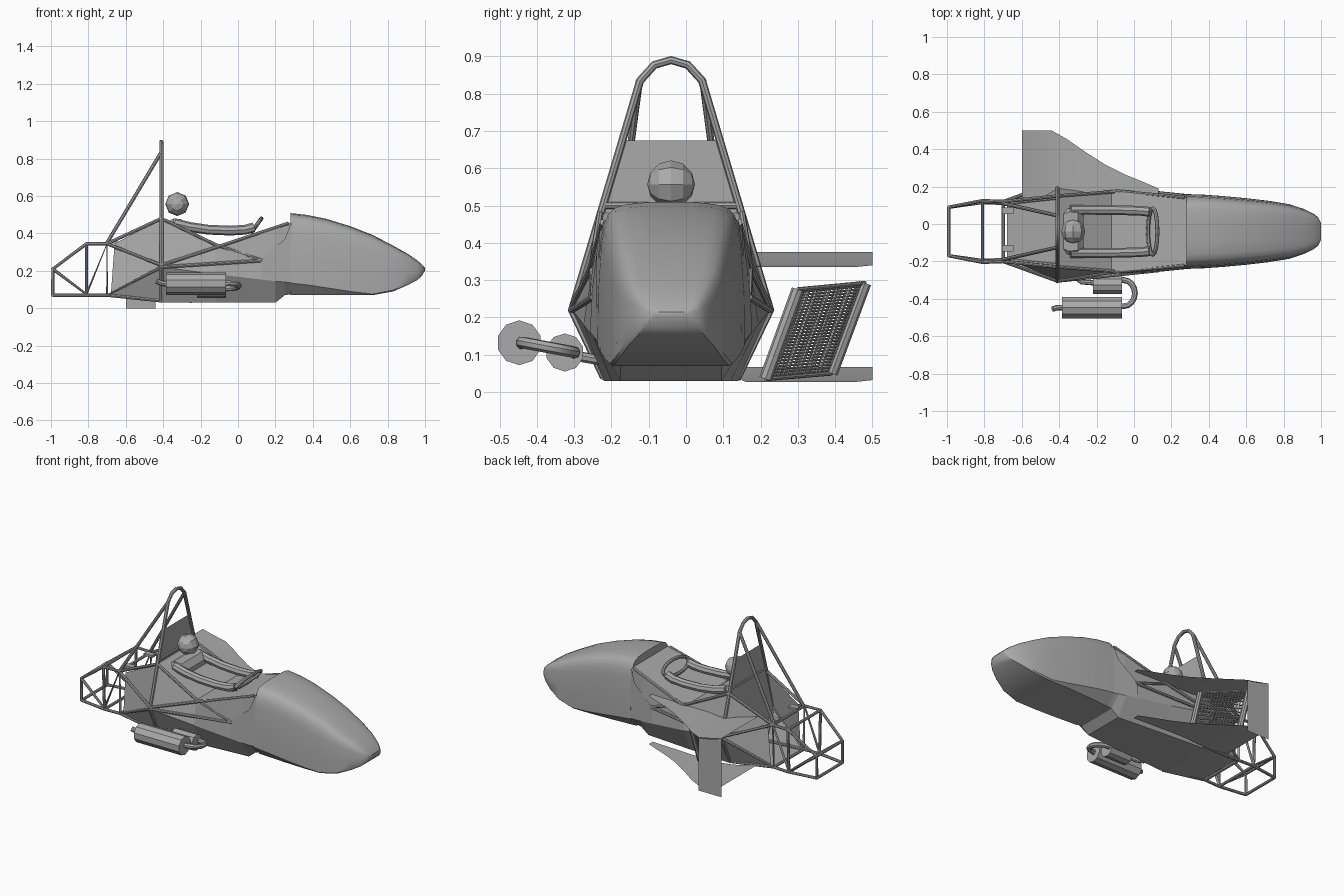
import bpy, bmesh, math
from mathutils import Vector

old = bpy.data.objects.get("Cube")
if old:
    bpy.data.objects.remove(old, do_unlink=True)

grey = bpy.data.materials.new("plain grey")
grey.use_nodes = True
grey.diffuse_color = (0.4, 0.4, 0.4, 1)
grey.node_tree.nodes["Principled BSDF"].inputs["Base Color"].default_value = grey.diffuse_color
MID = -0.04  # centre line of the car


def add_mesh(name, mesh, smooth=False, angle=35):
    mesh.materials.clear()
    mesh.materials.append(grey)
    ob = bpy.data.objects.new(name, mesh)
    bpy.context.collection.objects.link(ob)
    if smooth:
        bpy.ops.object.select_all(action='DESELECT')
        ob.select_set(True)
        bpy.context.view_layer.objects.active = ob
        bpy.ops.object.shade_smooth_by_angle(angle=math.radians(angle))
    return ob


def tubes(name, paths, r=0.009, res=2, smooth=True):
    cu = bpy.data.curves.new(name, 'CURVE')
    cu.dimensions = '3D'
    cu.bevel_depth, cu.bevel_resolution, cu.use_fill_caps = r, res, True
    for path in paths:
        sp = cu.splines.new('POLY')
        sp.points.add(len(path) - 1)
        for p, co in zip(sp.points, path):
            p.co = (*co, 1)
    tmp = bpy.data.objects.new("tmp", cu)
    mesh = bpy.data.meshes.new_from_object(tmp)
    bpy.data.objects.remove(tmp)
    mesh.name = name
    return add_mesh(name, mesh, smooth)


def both(*points):
    """A path given as (x, half width, z), on each side of the centre line."""
    return [[(x, MID + s * w, z) for x, w, z in points] for s in (1, -1)]


def across(x, w, z):
    return [(x, MID - w, z), (x, MID + w, z)]


def loft(name, rings, smooth=True, caps=True):
    bm = bmesh.new()
    vs = [[bm.verts.new(p) for p in ring] for ring in rings]
    n = len(rings[0])
    for a, b in zip(vs, vs[1:]):
        for i in range(n if caps else n - 1):
            j = (i + 1) % n
            bm.faces.new((a[i], a[j], b[j], b[i]))
    if caps:
        bm.faces.new(vs[0])
        bm.faces.new(vs[-1])
    bmesh.ops.recalc_face_normals(bm, faces=bm.faces)
    mesh = bpy.data.meshes.new(name)
    bm.to_mesh(mesh)
    bm.free()
    return add_mesh(name, mesh, smooth)


def full_ring(x, half):
    """Mirror a half section (half width, z) into a closed ring."""
    right = [(x, MID - w, z) for w, z in half]
    return right + [(x, MID + w, z) for w, z in reversed(half)]


def sheet(name, points):
    bm = bmesh.new()
    bm.faces.new([bm.verts.new(p) for p in points])
    mesh = bpy.data.meshes.new(name)
    bm.to_mesh(mesh)
    bm.free()
    return add_mesh(name, mesh)


def box(name, centre, size):
    bm = bmesh.new()
    bmesh.ops.create_cube(bm, size=1)
    bmesh.ops.scale(bm, vec=size, verts=bm.verts)
    bmesh.ops.translate(bm, vec=centre, verts=bm.verts)
    mesh = bpy.data.meshes.new(name)
    bm.to_mesh(mesh)
    bm.free()
    return add_mesh(name, mesh)


# Nose: x, half width, bottom, chine height, top, bottom width ratio
nose = [(0.28, .2, .07, .135, .51, .7), (0.37, .197, .07, .125, .5, .74), (0.47, .19, .07, .11, .48, .8),
        (0.6, .178, .07, .09, .44, .88), (0.72, .164, .07, .076, .393, .95), (0.83, .146, .09, .097, .335, .95),
        (0.91, .12, .125, .135, .29, .95), (0.96, .095, .152, .163, .255, .94),
        (0.985, .076, .175, .184, .232, .92), (1.0, .045, .203, .208, .215, .9)]
# Flat leaning sides, a rounded shoulder and a slightly crowned top
shoulder = [(1, 0), (.995, .35), (.95, .7), (.915, .82), (.85, .905), (.76, .955), (.6, .982), (.3, .997)]
loft("nose_cone", [full_ring(x, [(w * ratio, zb)] + [(w * f, zc + (zt - zc) * h) for f, h in shoulder])
                   for x, w, zb, zc, zt, ratio in nose])

# Nose side flanks reaching back over the cockpit sides
for s, side in ((1, "left"), (-1, "right")):
    sheet(side + "_nose_flank", [(x, MID + s * w, z) for x, w, z in
          [(.285, .2, .14), (.12, .217, .16), (.12, .213, .26), (.25, .2, .37), (.285, .19, .46)]])

# Cockpit tub with a top that dips in the middle
tub = [(-.41, .18, .03, .265, .22, .19, .48), (-.12, .16, .03, .235, .182, .212, .335),
       (.2, .135, .03, .207, .145, .193, .435), (.25, .135, .07, .2, .14, .185, .45),
       (.285, .135, .075, .195, .137, .18, .46)]
loft("cockpit_tub", [full_ring(x, [(b, zb), (w, zc), (t, zt)])
                     for x, b, zb, w, zc, t, zt in tub], smooth=False)

# Engine bay: floor, sides and firewall
sheet("engine_bay_floor", [(-.68, MID - .14, .065), (-.41, MID - .18, .03),
                           (-.41, MID + .18, .03), (-.68, MID + .14, .065)])
for s, side in ((1, "left"), (-1, "right")):
    pts = [(-.68, .15, .07), (-.41, .18, .03), (-.41, .26, .22), (-.41, .19, .48), (-.66, .155, .345)]
    lower = [pts[0], pts[1], pts[2]]
    upper = [pts[0], pts[2], pts[3], pts[4]]
    for part, poly in (("lower", lower), ("upper", upper)):
        sheet(f"{side}_engine_{part}_panel", [(x, MID + s * w, z) for x, w, z in poly])
sheet("firewall", [(-.412, MID + y, z) for y, z in
                   [(-.18, .03), (.18, .03), (.26, .22), (.125, .675), (-.125, .675), (-.26, .22)]])

# Main roll hoop
arch = [(.266, .22), (.083, .835), (.045, .877), (0, .89)]
hoop = [(-.41, MID - w, z) for w, z in [(.18, .04)] + arch]
hoop += [(-.41, MID + w, z) for w, z in reversed([(.18, .04)] + arch[:-1])]
tubes("main_roll_hoop", [hoop + [hoop[0]]], 0.011)
tubes("roll_hoop_braces", both((-.41, .085, .835), (-.7, .15, .35)), 0.01)

# Rear space frame
frame = (both((-.99, .13, .07), (-.81, .155, .07), (-.7, .15, .07), (-.41, .18, .04))
         + both((-.99, .13, .07), (-.99, .13, .21), (-.81, .165, .345), (-.68, .16, .345))
         + both((-.99, .13, .21), (-.81, .155, .075), (-.7, .16, .345), (-.7, .15, .07), (-.41, .26, .22))
         + both((-.81, .165, .345), (-.81, .155, .07))
         + both((-.7, .16, .345), (-.41, .265, .23))
         + both((-.7, .16, .345), (-.41, .19, .48)))
frame += [across(*p) for p in [(-.99, .13, .07), (-.99, .13, .21), (-.81, .165, .345), (-.81, .155, .07),
                               (-.7, .16, .345), (-.7, .15, .07)]]
tubes("rear_space_frame", frame)

# Cockpit side tubes and hoop crossbar
tubes("cockpit_side_tubes",
      both((-.41, .19, .48), (-.12, .212, .34), (.13, .208, .255))
      + both((-.41, .265, .23), (-.12, .218, .325), (.27, .182, .455))
      + both((-.41, .265, .22), (.13, .209, .255)) + [across(-.41, .18, .5)])

# Rear mounting brackets
for y in (.07, -.13):
    box("rear_bracket", (-.675, y, .355), (.06, .035, .015))

# Driver: head, torso, arms and steering wheel
bm = bmesh.new()
bmesh.ops.create_uvsphere(bm, u_segments=8, v_segments=6, radius=0.064)
head_mesh = bpy.data.meshes.new("driver_head")
bm.to_mesh(head_mesh)
bm.free()
head = add_mesh("driver_head", head_mesh)
head.location = (-.325, MID, .557)
head.rotation_euler = (math.pi / 2, 0, math.pi)
loft("driver_torso", [full_ring(x, [(w, .3), (w, z - .02), (w - .02, z)]) for x, w, z in
                      [(-.385, .11, .46), (-.345, .125, .48), (-.3, .12, .475), (-.27, .1, .44)]], False)
tubes("driver_arms", both((-.34, .115, .455), (-.26, .116, .435), (-.16, .115, .42), (-.04, .113, .415),
                          (.04, .11, .42), (.085, .105, .433)), 0.026)
wheel = []
for k in range(17):
    a = 2 * math.pi * k / 16
    wheel.append((.1 + .025 * math.cos(a), MID + .125 * math.sin(a), .445 + .035 * math.cos(a)))
tubes("steering_wheel", [wheel], 0.011)


# Exhaust: two silencers and their pipes
def silencer(name, x0, x1, y, z, r):
    loft(name, [[(x, y + r * math.cos(a), z + r * math.sin(a))
                 for a in [math.pi * (k + .5) / 5 for k in range(10)]] for x in (x0, x1)], False)


silencer("main_silencer", -.385, -.065, -.447, .132, .06)
silencer("front_silencer", -.22, -.065, -.325, .106, .051)
bend = [(-.07, -.30, .105)]
for k in range(9):
    a = math.pi * (0.5 - k / 8)
    bend.append((-.055 + .06 * math.cos(a), -.37 + .07 * math.sin(a), .12 - .013 * math.sin(a)))
bend.append((-.07, -.44, .13))
tubes("exhaust_bend", [bend], 0.016)
tubes("exhaust_inlet", [[(-.21, -.315, .105), (-.28, -.31, .1), (-.31, -.285, .095), (-.32, -.2, .08)]], 0.014)
tubes("tail_pipe", [[(-.38, -.447, .13), (-.41, -.447, .135), (-.435, -.455, .145)]], 0.015)

# Radiator duct: sheets that curl up toward the rear, and an end plate
plan = [(-.6, .13, .5), (-.56, .135, .5), (-.52, .14, .5), (-.48, .145, .5), (-.44, .15, .5),
        (-.36, .16, .455), (-.26, .165, .385), (-.15, .165, .315), (-.05, .16, .265),
        (.05, .155, .225), (.13, .15, .19)]
for name, base in (("upper_duct_sheet", .335), ("lower_duct_sheet", .027)):
    rows = []
    for x, inner, outer in plan:
        z = base + .04 * max(0, (-.4 - x) / .2) ** 1.3
        rows.append([(x, inner, z), (x, outer, z)])
    loft(name, rows, caps=False)
sheet("duct_end_plate", [(-.6, .5, 0), (-.44, .5, 0), (-.44, .5, .337), (-.52, .5, .351), (-.6, .5, .375)])

# Radiator: header tubes, rails and fins
corner = [Vector(c) for c in [(-.25, .213, .035), (-.25, .3, .275), (-.47, .48, .292), (-.47, .39, .05)]]
tubes("radiator_headers", [corner[0:2], corner[2:4]], 0.017)
tubes("radiator_rails", [corner[1:3], [corner[3], corner[0]]], 0.006)
fins = []
for k in range(1, 30):
    fins.append([corner[0].lerp(corner[1], k / 30), corner[3].lerp(corner[2], k / 30)])
for k in range(1, 16):
    fins.append([corner[0].lerp(corner[3], k / 16), corner[1].lerp(corner[2], k / 16)])
tubes("radiator_fins", fins, 0.0028, 0, False)
